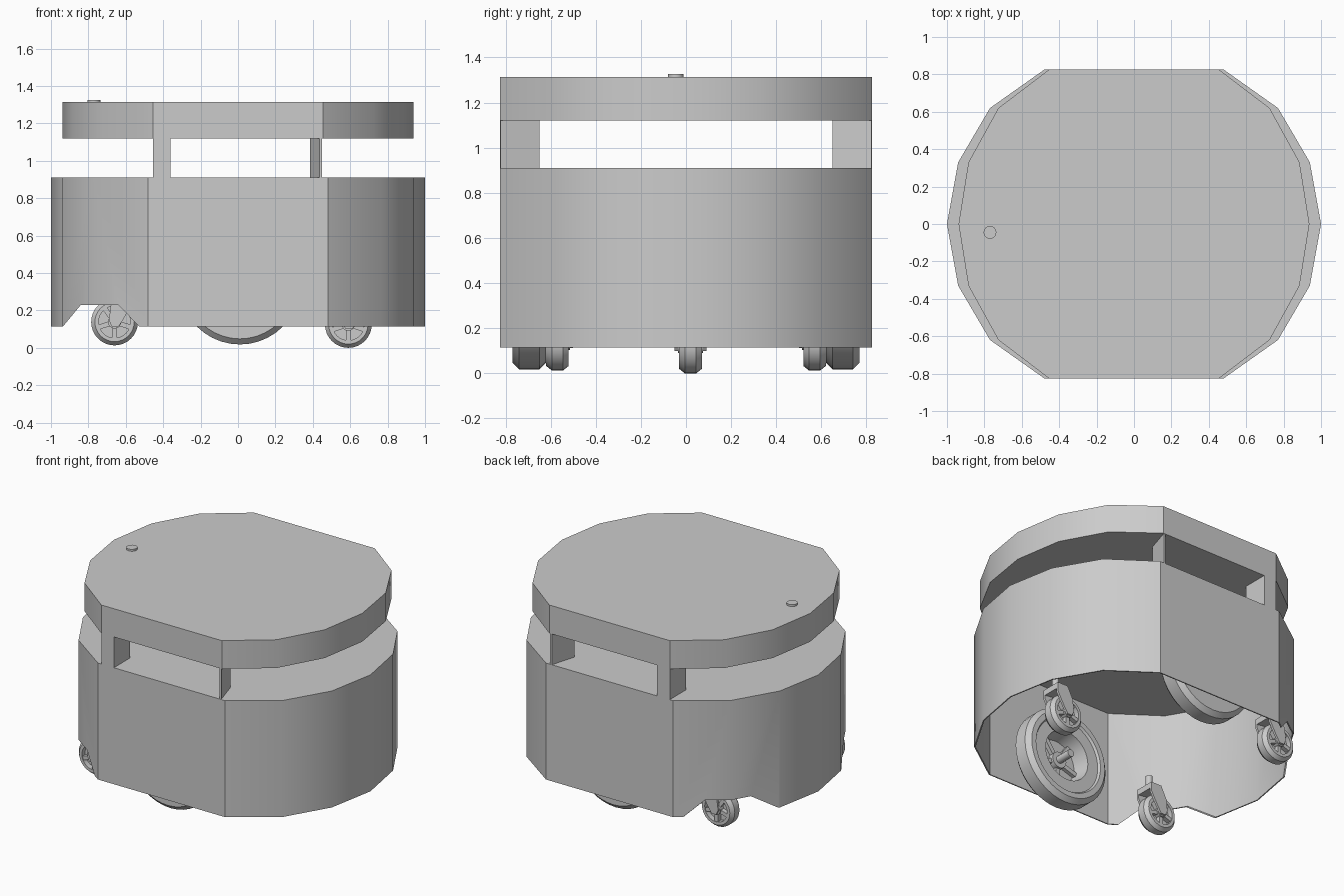
import bpy, bmesh, math
from mathutils import Matrix, Vector

old = bpy.data.objects.get("Cube")
if old:
    bpy.data.objects.remove(old, do_unlink=True)

grey = bpy.data.materials.new("light grey")
grey.use_nodes = True
colour = (0.6, 0.6, 0.6, 1)
grey.diffuse_color = colour
grey.node_tree.nodes["Principled BSDF"].inputs["Base Color"].default_value = colour


def finish(bm, name, matrix=None):
    """Turn a bmesh into a named object with smooth shading below 30 degrees."""
    if matrix:
        bm.transform(matrix)
    bmesh.ops.recalc_face_normals(bm, faces=bm.faces)
    mesh = bpy.data.meshes.new(name)
    bm.to_mesh(mesh)
    bm.free()
    mesh.materials.append(grey)
    ob = bpy.data.objects.new(name, mesh)
    bpy.context.collection.objects.link(ob)
    smooth(ob)
    return ob


def smooth(ob):
    bpy.ops.object.select_all(action="DESELECT")
    ob.select_set(True)
    bpy.context.view_layer.objects.active = ob
    bpy.ops.object.shade_smooth_by_angle(angle=math.radians(30))


def add_prism(bm, outline, low, high, axis="z"):
    """Extrude an outline along z, or an xz outline along y."""
    place = (lambda a, b, h: (a, b, h)) if axis == "z" else (lambda a, b, h: (a, h, b))
    rings = [[bm.verts.new(place(a, b, h)) for a, b in outline] for h in (low, high)]
    bottom = bm.faces.new(rings[0])
    bm.faces.new(rings[1])
    n = len(outline)
    for i in range(n):
        j = (i + 1) % n
        bm.faces.new((rings[0][i], rings[0][j], rings[1][j], rings[1][i]))
    return bottom


def add_lathe(bm, profile, steps, closed=False):
    """Spin (radius, y) points around the y axis."""
    verts = [bm.verts.new((r, y, 0)) for r, y in profile]
    pairs = list(zip(verts, verts[1:]))
    if closed:
        pairs.append((verts[-1], verts[0]))
    edges = [bm.edges.new(p) for p in pairs]
    bmesh.ops.spin(bm, geom=verts + edges, cent=(0, 0, 0), axis=(0, 1, 0),
                   angle=math.tau, steps=steps, use_merge=True)
    bmesh.ops.remove_doubles(bm, verts=bm.verts, dist=0.0005)


def add_rod(bm, radius, start, end, steps=16):
    """Cylinder between two points."""
    a, b = Vector(start), Vector(end)
    turn = (b - a).to_track_quat("Z", "Y").to_matrix().to_4x4()
    bmesh.ops.create_cone(bm, cap_ends=True, segments=steps, radius1=radius,
                          radius2=radius, depth=(b - a).length,
                          matrix=Matrix.Translation((a + b) / 2) @ turn)


def add_spokes(bm, count, inner, outer, width, y0, y1):
    """Radial bars around the y axis."""
    for i in range(count):
        spoke = bmesh.new()
        add_prism(spoke, [(inner, -width), (outer, -width), (outer, width), (inner, width)],
                  y0, y1, "y")
        spoke.transform(Matrix.Rotation(math.tau * i / count + math.pi / 2, 4, "Y"))
        temp = bpy.data.meshes.new("temp")
        spoke.to_mesh(temp)
        spoke.free()
        bm.from_mesh(temp)
        bpy.data.meshes.remove(temp)


def full_outline(quarter):
    """Mirror a quarter outline, running from +x to the flat +y side, all round."""
    half = quarter + [(-x, y) for x, y in reversed(quarter)]
    return half + [(x, -y) for x, y in reversed(half[1:-1])]


# Lower shell: closed on top, open underneath
bm = bmesh.new()
bottom = add_prism(bm, full_outline([(1, 0), (0.94, 0.33), (0.77, 0.62), (0.48, 0.825)]),
                   0.115, 0.91)
bmesh.ops.recalc_face_normals(bm, faces=bm.faces)
bmesh.ops.delete(bm, geom=[bottom], context="FACES_ONLY")
body = finish(bm, "body_shell")
wall = body.modifiers.new("wall", "SOLIDIFY")
wall.thickness = 0.008
wall.offset = -1

# Caster clearance notches through both angled walls
bm = bmesh.new()
add_prism(bm, [(-0.95, 0.1), (-0.935, 0.115), (-0.84, 0.23), (-0.64, 0.23),
               (-0.53, 0.115), (-0.52, 0.1)], -1.2, 1.2, "y")
cutter = finish(bm, "notch_cutter")
cutter.hide_render = True
notch = body.modifiers.new("notch", "BOOLEAN")
notch.object = cutter
notch.operation = "DIFFERENCE"
notch.solver = "EXACT"
bpy.context.view_layer.objects.active = body
for name in ("wall", "notch"):
    bpy.ops.object.modifier_apply(modifier=name)
bpy.data.objects.remove(cutter, do_unlink=True)
smooth(body)

# Upper deck
bm = bmesh.new()
add_prism(bm, full_outline([(0.938, 0), (0.885, 0.33), (0.725, 0.62), (0.455, 0.825)]),
          1.12, 1.313)
finish(bm, "top_deck")

# Round button on the deck
bm = bmesh.new()
add_rod(bm, 0.034, (-0.77, -0.045, 1.3), (-0.77, -0.045, 1.326), 24)
finish(bm, "deck_button")

# Posts: solid blocks on one side, slanted plates on the other
for side, label in ((-1, "front"), (1, "back")):
    bm = bmesh.new()
    add_prism(bm, [(-0.455, side * 0.825), (-0.36, side * 0.825),
                   (-0.36, side * 0.65), (-0.455, side * 0.65)], 0.905, 1.125)
    finish(bm, label + "_block_post")
    bm = bmesh.new()
    add_prism(bm, [(0.45, side * 0.823), (0.435, side * 0.823),
                   (0.385, side * 0.65), (0.397, side * 0.65)], 0.905, 1.125)
    finish(bm, label + "_plate_post")

# Drive wheels, dished towards the middle of the body
for side, label in ((-1, "front"), (1, "back")):
    bm = bmesh.new()
    add_lathe(bm, [(0, -0.05), (0.15, -0.05), (0.17, 0.06), (0.19, 0.06), (0.25, 0.06),
                   (0.26, 0.075), (0.295, 0.075), (0.325, 0.045), (0.325, -0.045),
                   (0.295, -0.075), (0, -0.075)], 40)
    add_rod(bm, 0.055, (0, -0.06, 0), (0, -0.01, 0), 20)
    add_rod(bm, 0.025, (0, -0.04, 0), (0, 0.1, 0))
    add_spokes(bm, 5, 0.05, 0.155, 0.015, -0.055, -0.025)
    flip = Matrix.Rotation(math.pi if side > 0 else 0, 4, "Z")
    finish(bm, label + "_drive_wheel", Matrix.Translation((0.01, side * 0.695, 0.343)) @ flip)

# Swivel casters
for x, y, z, label in ((0.59, 0.02, 0.125, "left"), (-0.66, -0.57, 0.138, "front_right"),
                       (-0.66, 0.57, 0.138, "back_right")):
    spot = Matrix.Translation((x, y, z))
    bm = bmesh.new()
    add_lathe(bm, [(0.085, 0.05), (0.105, 0.05), (0.125, 0.025), (0.125, -0.025),
                   (0.105, -0.05), (0.085, -0.05)], 32, closed=True)
    add_rod(bm, 0.035, (0, -0.055, 0), (0, 0.055, 0))
    add_rod(bm, 0.09, (0, -0.015, 0), (0, 0.015, 0), 32)
    add_spokes(bm, 5, 0.025, 0.09, 0.013, -0.045, 0.045)
    finish(bm, label + "_caster_wheel", spot)
    bm = bmesh.new()
    for s in (-1, 1):
        add_prism(bm, [(-0.03, 0.01), (-0.015, -0.025), (0.02, -0.025), (0.05, 0.02),
                       (0.1, 0.11), (0.1, 0.17), (0.02, 0.17), (-0.02, 0.09)],
                  s * 0.055, s * 0.07, "y")
    add_prism(bm, [(0.02, 0.14), (0.1, 0.13), (0.1, 0.17), (0.02, 0.17)], -0.06, 0.06, "y")
    add_rod(bm, 0.022, (0.06, 0, 0.16), (0.06, 0, 0.25))
    finish(bm, label + "_caster_fork", spot)
